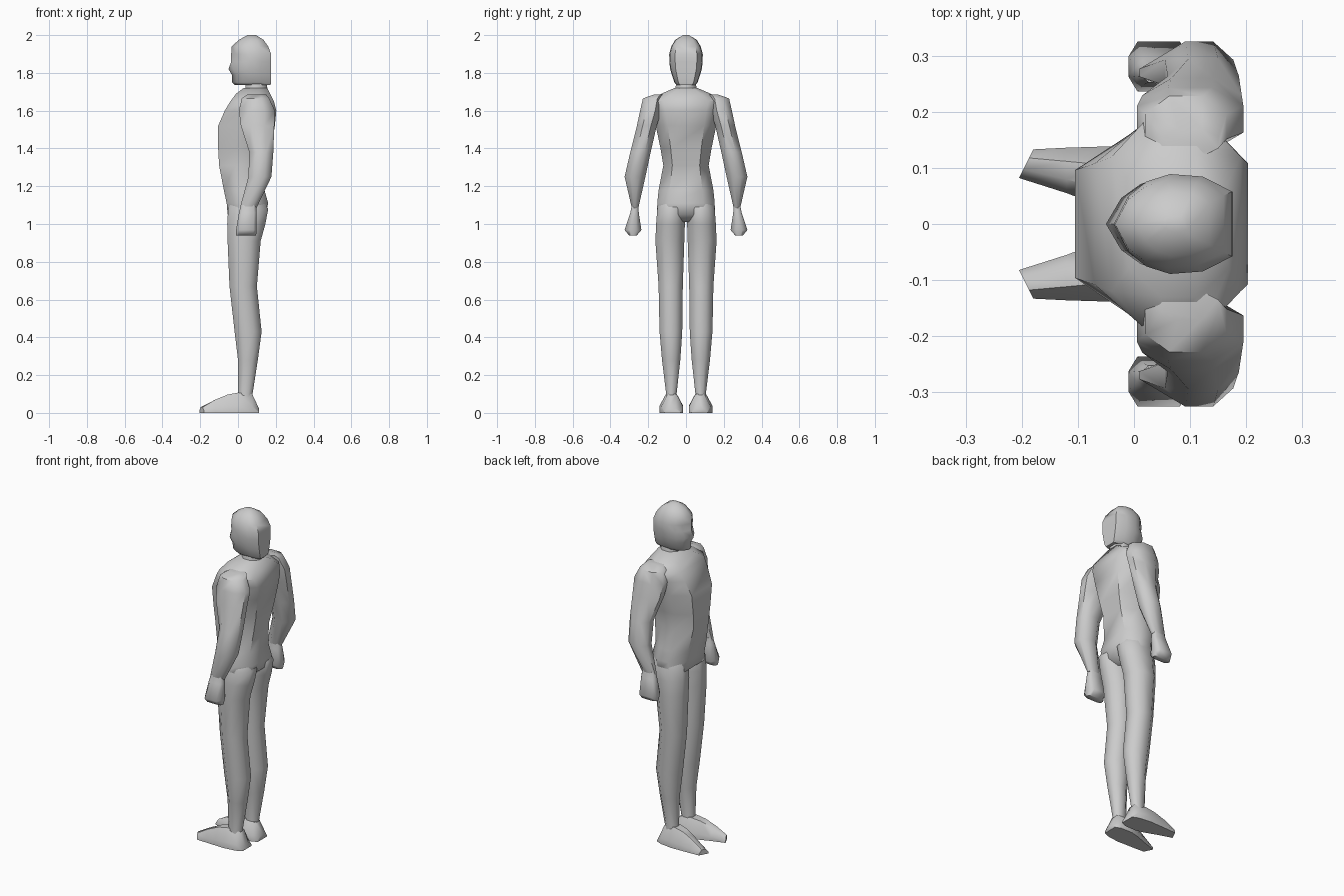
import bpy, bmesh, math

grey = bpy.data.materials.new("plain grey")
grey.diffuse_color = (0.6, 0.6, 0.6, 1)

# Cross-section outlines in a -1..1 box
def octagon(ku=0.414, kv=0.414):
    return [(1, kv), (ku, 1), (-ku, 1), (-1, kv), (-1, -kv), (-ku, -1), (ku, -1), (1, -kv)]

half = [(-0.76, 0.55), (-0.45, 0.85), (-0.05, 1), (0.5, 0.95), (1, 0.65)]
HEAD = [(-1, 0)] + half + [(u, -v) for u, v in reversed(half)]


def loft(name, rings, outline, along="z", mirror=False):
    """Skin rings (position, u0, u1, v0, v1) stacked along z (u=x, v=y) or x (u=y, v=z)."""
    bm = bmesh.new()
    loops = []
    for p, u0, u1, v0, v1 in rings:
        loop = []
        for u, v in outline:
            a = (u0 + u1) / 2 + u * (u1 - u0) / 2
            b = (v0 + v1) / 2 + v * (v1 - v0) / 2
            loop.append(bm.verts.new((a, b, p) if along == "z" else (p, a, b)))
        loops.append(loop)
    n = len(outline)
    for lo, hi in zip(loops, loops[1:]):
        for i in range(n):
            j = (i + 1) % n
            bm.faces.new((lo[i], lo[j], hi[j], hi[i]))
    bm.faces.new(loops[0])
    bm.faces.new(loops[-1])
    bmesh.ops.recalc_face_normals(bm, faces=bm.faces)
    me = bpy.data.meshes.new(name)
    bm.to_mesh(me)
    bm.free()
    me.materials.append(grey)
    ob = bpy.data.objects.new(name, me)
    bpy.context.collection.objects.link(ob)
    if mirror:
        m = ob.modifiers.new("mirror", "MIRROR")
        m.use_axis = (False, True, False)
        m.use_mirror_merge = False
    bpy.ops.object.select_all(action="DESELECT")
    bpy.context.view_layer.objects.active = ob
    ob.select_set(True)
    bpy.ops.object.shade_smooth_by_angle(angle=math.radians(55))
    return ob


def centred(rows):
    return [(z, x0, x1, -h, h) for z, x0, x1, h in rows]


# Torso from the crotch up to the shoulders
loft("torso", centred([
    (1.01, 0.00, 0.10, 0.07), (1.05, -0.055, 0.145, 0.153), (1.11, -0.06, 0.16, 0.152),
    (1.18, -0.075, 0.14, 0.145), (1.31, -0.10, 0.155, 0.12), (1.40, -0.105, 0.175, 0.135),
    (1.52, -0.105, 0.195, 0.16), (1.60, -0.07, 0.203, 0.18), (1.65, -0.04, 0.19, 0.20),
    (1.69, -0.01, 0.17, 0.13), (1.72, 0.03, 0.155, 0.06)]), octagon(0.35, 0.6))

# Neck
loft("neck", centred([(1.66, 0.02, 0.16, 0.07), (1.72, 0.04, 0.155, 0.055),
                      (1.80, 0.04, 0.15, 0.05)]), octagon())

# Head with hair, and the nose as the front point of the outline
loft("head", centred([
    (1.735, -0.015, 0.172, 0.05), (1.75, -0.032, 0.175, 0.062), (1.79, -0.033, 0.176, 0.075),
    (1.82, -0.05, 0.176, 0.084), (1.86, -0.036, 0.176, 0.088), (1.90, -0.036, 0.175, 0.089),
    (1.94, -0.034, 0.16, 0.078), (1.975, 0.005, 0.135, 0.057), (2.0, 0.05, 0.095, 0.015)]), HEAD)

# Arms with square shoulders
loft("arm", [
    (1.685, 0.05, 0.15, 0.12, 0.17), (1.665, 0.02, 0.165, 0.12, 0.228),
    (1.60, 0.005, 0.195, 0.13, 0.243), (1.52, 0.015, 0.192, 0.155, 0.26),
    (1.38, 0.06, 0.187, 0.187, 0.295), (1.25, 0.055, 0.177, 0.215, 0.325),
    (1.085, 0.01, 0.098, 0.252, 0.287)], octagon(), mirror=True)

# Closed hands
loft("hand", [
    (1.10, 0.015, 0.095, 0.252, 0.287), (1.06, 0.005, 0.099, 0.25, 0.295),
    (0.968, -0.01, 0.098, 0.236, 0.325), (0.938, -0.01, 0.096, 0.262, 0.30)],
    octagon(0.7, 0.4), mirror=True)

# Legs
loft("leg", [
    (1.13, -0.03, 0.13, 0.02, 0.135), (1.08, -0.052, 0.16, 0.003, 0.152),
    (1.00, -0.057, 0.145, 0.006, 0.158), (0.91, -0.055, 0.12, 0.009, 0.162),
    (0.67, -0.045, 0.10, 0.017, 0.145), (0.43, -0.018, 0.125, 0.02, 0.14),
    (0.28, 0.0, 0.105, 0.03, 0.127), (0.10, 0.0, 0.077, 0.05, 0.105),
    (0.06, 0.0, 0.08, 0.045, 0.11)], octagon(), mirror=True)

# Feet, lofted from heel to toe, with slanted toes and a flat sole
foot = loft("foot", [
    (0.11, 0.03, 0.115, 0, 0.025), (0.075, 0.016, 0.13, 0, 0.10),
    (0.0, 0.015, 0.14, 0, 0.107), (-0.055, 0.03, 0.138, 0, 0.097),
    (-0.12, 0.055, 0.136, 0, 0.07), (-0.192, 0.082, 0.133, 0, 0.03)],
    [(1, -1), (1, -0.3), (0.4, 1), (-0.4, 1), (-1, -0.3), (-1, -1)], along="x", mirror=True)
for v in foot.data.vertices:
    if v.co.x < -0.15:
        v.co.x += (v.co.y - 0.108) * 0.5
